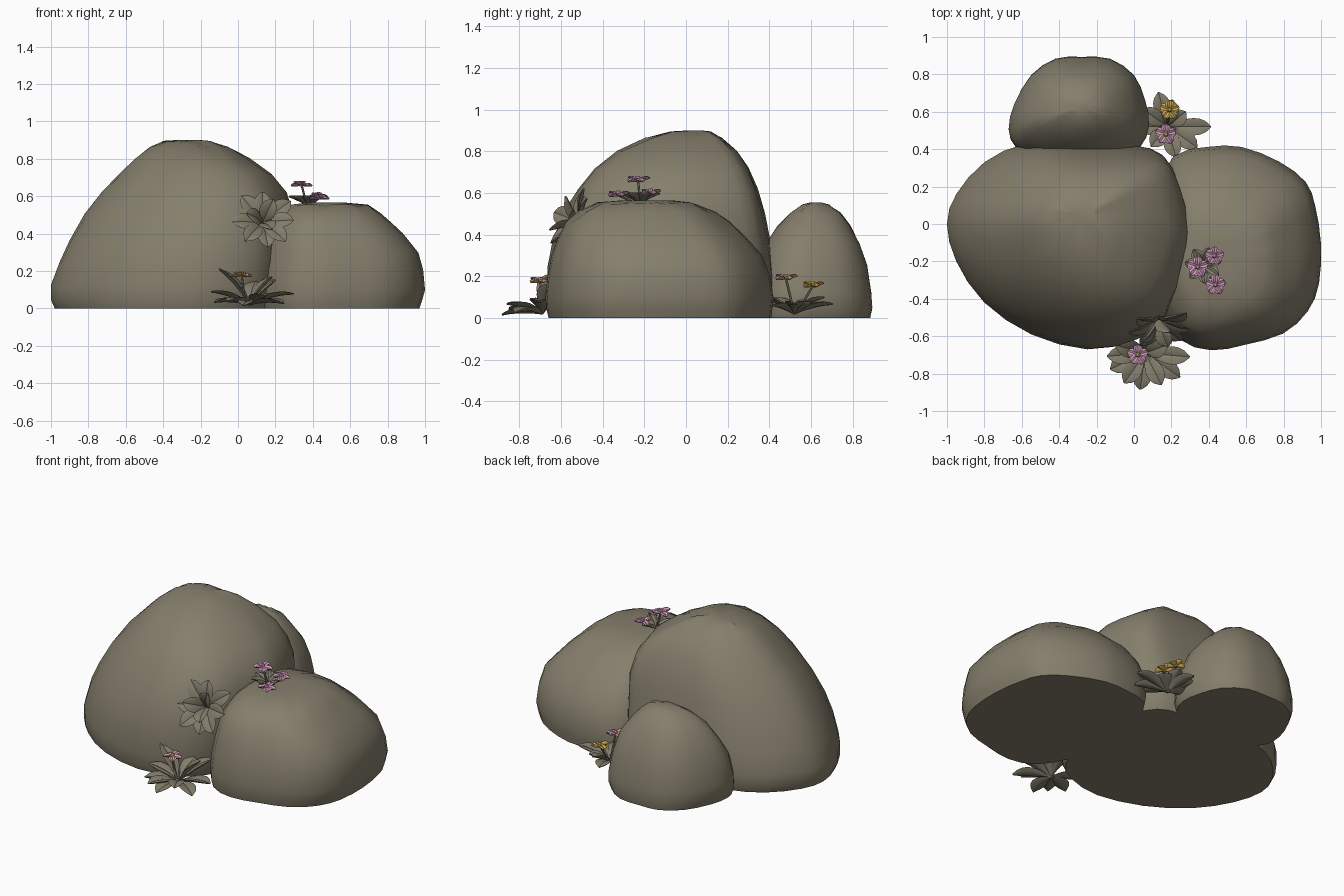
import bpy, bmesh, math, random
from mathutils import Vector

if "Cube" in bpy.data.objects:
    bpy.data.objects.remove(bpy.data.objects["Cube"])

random.seed(4)


def material(name, rgb):
    m = bpy.data.materials.new(name)
    m.diffuse_color = (*rgb, 1)
    m.use_nodes = True
    m.node_tree.nodes["Principled BSDF"].inputs["Base Color"].default_value = m.diffuse_color
    return m


STONE = material("stone grey brown", (0.235, 0.21, 0.15))
LEAF = material("leaf grey olive", (0.22, 0.20, 0.145))
YELLOW = material("petal yellow", (0.70, 0.45, 0.10))
PINK = material("petal pink", (0.64, 0.34, 0.50))


def finish(name, bm, mats, angle=35):
    bmesh.ops.recalc_face_normals(bm, faces=bm.faces)
    me = bpy.data.meshes.new(name)
    bm.to_mesh(me)
    bm.free()
    ob = bpy.data.objects.new(name, me)
    bpy.context.collection.objects.link(ob)
    for m in mats:
        me.materials.append(m)
    bpy.ops.object.select_all(action='DESELECT')
    ob.select_set(True)
    bpy.context.view_layer.objects.active = ob
    bpy.ops.object.shade_smooth_by_angle(angle=math.radians(angle))
    return ob


def skin(bm, rings):
    """Join closed rings of points into a capped skin; returns the faces."""
    vs = [[bm.verts.new(p) for p in r] for r in rings]
    n = len(vs[0])
    faces = [bm.faces.new((a[i], a[(i + 1) % n], b[(i + 1) % n], b[i]))
             for a, b in zip(vs, vs[1:]) for i in range(n)]
    return faces + [bm.faces.new(vs[0][::-1]), bm.faces.new(vs[-1])]


def rounded(pts, sub=2):
    """Closed Catmull-Rom curve through the outline points."""
    out, n = [], len(pts)
    for i in range(n):
        a, b, c, d = (Vector(pts[(i + k) % n]) for k in (-1, 0, 1, 2))
        for s in range(sub):
            t = s / sub
            out.append(0.5 * (2 * b + (c - a) * t + (2 * a - 5 * b + 4 * c - d) * t * t
                              + (3 * b - a - 3 * c + d) * t ** 3))
    return out


def boulder(name, outline, levels):
    """Plan outline fitted to the box (z, x0, x1, y0, y1) of each level."""
    pts = rounded(outline)
    lx, hx = min(p.x for p in pts), max(p.x for p in pts)
    ly, hy = min(p.y for p in pts), max(p.y for p in pts)
    rings = []
    for z, x0, x1, y0, y1 in levels:
        ring = []
        for p in pts:
            j = 0 if z in (0, levels[-1][0]) else 0.006
            ring.append(Vector((x0 + (p.x - lx) / (hx - lx) * (x1 - x0),
                                y0 + (p.y - ly) / (hy - ly) * (y1 - y0),
                                z + random.uniform(-j, j))))
        rings.append(ring)
    bm = bmesh.new()
    skin(bm, rings)
    finish(name, bm, [STONE], 40)


# three boulders
boulder("large_boulder",
        [(-1, 0), (-.95, -.2), (-.8, -.42), (-.55, -.59), (-.25, -.67), (0, -.62),
         (.15, -.5), (.25, -.25), (.29, -.05), (.23, .22), (.15, .37), (0, .42),
         (-.3, .435), (-.58, .43), (-.8, .33), (-.95, .16)],
        [(0, -.98, .25, -.65, .42), (.04, -1, .27, -.665, .435), (.12, -1, .29, -.67, .44),
         (.25, -.955, .3, -.665, .425), (.37, -.9, .3, -.64, .405), (.5, -.82, .3, -.59, .38),
         (.62, -.73, .26, -.52, .345), (.72, -.63, .18, -.44, .3), (.8, -.55, .06, -.33, .245),
         (.86, -.47, -.05, -.2, .175), (.89, -.41, -.13, -.08, .12), (.9, -.33, -.2, 0, .08)])

boulder("right_boulder",
        [(1, -.1), (.97, .1), (.92, .23), (.78, .34), (.58, .42), (.4, .42), (.22, .37),
         (.12, .15), (.09, -.15), (.13, -.42), (.25, -.62), (.42, -.68), (.6, -.65),
         (.8, -.59), (.93, -.47), (.99, -.32)],
        [(0, .09, .97, -.66, .41), (.04, .08, .985, -.67, .415), (.1, .08, 1, -.675, .42),
         (.2, .09, .99, -.665, .405), (.3, .11, .965, -.645, .365), (.4, .14, .88, -.61, .28),
         (.46, .18, .82, -.575, .21), (.51, .22, .76, -.52, .14), (.55, .27, .7, -.43, .04),
         (.565, .36, .58, -.3, -.07)])

boulder("back_boulder",
        [(-.67, .5), (-.64, .64), (-.55, .8), (-.42, .89), (-.28, .9), (-.13, .89),
         (0, .8), (.06, .66), (.08, .52), (.03, .4), (-.12, .31), (-.3, .29),
         (-.5, .32), (-.63, .4)],
        [(0, -.65, .06, .3, .885), (.05, -.67, .08, .3, .895), (.12, -.67, .08, .31, .89),
         (.25, -.645, .05, .33, .87), (.35, -.6, .01, .38, .835), (.44, -.54, -.06, .44, .79),
         (.5, -.47, -.12, .5, .745), (.54, -.4, -.18, .56, .69), (.555, -.33, -.24, .6, .65)])


def blade(bm, base, normal, azimuth, elev, length, width, bend, thick=0.012, steps=8):
    """Cupped, spoon-shaped leaf or petal leaving base around the normal."""
    n = normal.normalized()
    q = n.to_track_quat('Z', 'Y') if abs(n.z) < 0.99 else None
    h = Vector((math.cos(azimuth), math.sin(azimuth), 0))
    h = q @ h if q else h
    side = n.cross(h)
    p, rings = base.copy(), []
    for i in range(steps + 1):
        t = i / steps
        e = elev - bend * t
        up = n * math.cos(e) - h * math.sin(e)
        w = 0.004 + width / 2 * math.sin(math.pi * t ** 1.5) ** 0.75 if 0 < i < steps else 0.004
        th = thick * (0.4 + 0.6 * math.sin(math.pi * t))
        rings.append([p - side * w + up * w * .25, p - side * w * .5 - up * th * .7,
                      p - up * th, p + side * w * .5 - up * th * .7,
                      p + side * w + up * w * .25, p + side * w * .5 + up * (th * .5 + w * .15),
                      p + up * th * .2, p - side * w * .5 + up * (th * .5 + w * .15)])
        p = p + (h * math.cos(e) + n * math.sin(e)) * (length / steps)
    return skin(bm, rings)


def leaf_clump(name, base, normal, leaves, width):
    bm = bmesh.new()
    for az, el, length in leaves:
        blade(bm, Vector(base), Vector(normal), math.radians(az), math.radians(el),
              length, width, 0.65)
    finish(name, bm, [LEAF])


def flower(name, root, head, radius, top, under):
    """Thin stem with five petals; the flattest upper faces may differ in colour."""
    root, head = Vector(root), Vector(head)
    bm = bmesh.new()
    axis = (head - root).normalized()
    sx = axis.orthogonal().normalized()
    sy = axis.cross(sx)
    ring = [sx * math.cos(a) * .006 + sy * math.sin(a) * .006
            for a in (k * math.tau / 6 for k in range(6))]
    skin(bm, [[root + r for r in ring], [head + r for r in ring]])
    petals = []
    for k in range(5):
        petals += blade(bm, head, Vector((0, 0, 1)), k * math.tau / 5 + .3,
                        .5 if k % 2 else .2, radius, radius * .7, .7, .011, 5)
    # raised centre
    dome = [[head + Vector((math.cos(a) * r, math.sin(a) * r, z))
             for a in (k * math.tau / 8 for k in range(8))]
            for r, z in ((.01, -.008), (.014, .01), (.007, .022))]
    petals += skin(bm, dome)
    bmesh.ops.recalc_face_normals(bm, faces=bm.faces)
    bm.normal_update()
    for f in petals:
        f.material_index = 1 if f.normal.z > 0.75 else 2
    finish(name, bm, [LEAF, top, under])


# leaf clumps: (azimuth, elevation, length)
leaf_clump("front_ground_leaves", (.06, -.69, .02), (0, 0, 1),
           [(355, 30, .25), (325, 18, .23), (297, 30, .2), (262, 15, .2), (235, 22, .2),
            (205, 20, .21), (165, 65, .26), (185, 35, .22), (45, 50, .24), (75, 60, .18),
            (20, 65, .2)], .09)
leaf_clump("wall_leaves", (.13, -.5, .45), (.1, -.85, .4),
           [(k * 45 + random.uniform(-9, 9), random.uniform(25, 50), random.uniform(.17, .21))
            for k in range(8)] + [(60, 70, .17), (180, 70, .17), (290, 70, .17)], .085)
leaf_clump("top_leaves", (.37, -.22, .555), (0, 0, 1),
           [(k * 51 + 20, 40, .11) for k in range(7)], .055)
leaf_clump("back_ground_leaves", (.18, .52, .02), (0, 0, 1),
           [(0, 28, .24), (325, 28, .2), (285, 35, .18), (230, 45, .16), (180, 30, .15),
            (145, 38, .18), (105, 30, .2), (80, 45, .17), (40, 40, .14)], .085)

# flowers: root, head, radius, top colour, underside colour
for name, root, head, r, top, under in [
        ("front_flower", (.04, -.69, .02), (.02, -.70, .175), .058, PINK, YELLOW),
        ("back_flower_near", (.18, .52, .02), (.17, .48, .19), .058, PINK, YELLOW),
        ("back_flower_far", (.18, .53, .02), (.19, .61, .155), .055, YELLOW, YELLOW),
        ("top_flower_tall", (.37, -.22, .54), (.34, -.23, .66), .06, PINK, PINK),
        ("top_flower_right", (.37, -.22, .54), (.43, -.17, .60), .052, PINK, PINK),
        ("top_flower_front", (.37, -.22, .54), (.435, -.325, .59), .056, PINK, PINK)]:
    flower(name, root, head, r, top, under)
